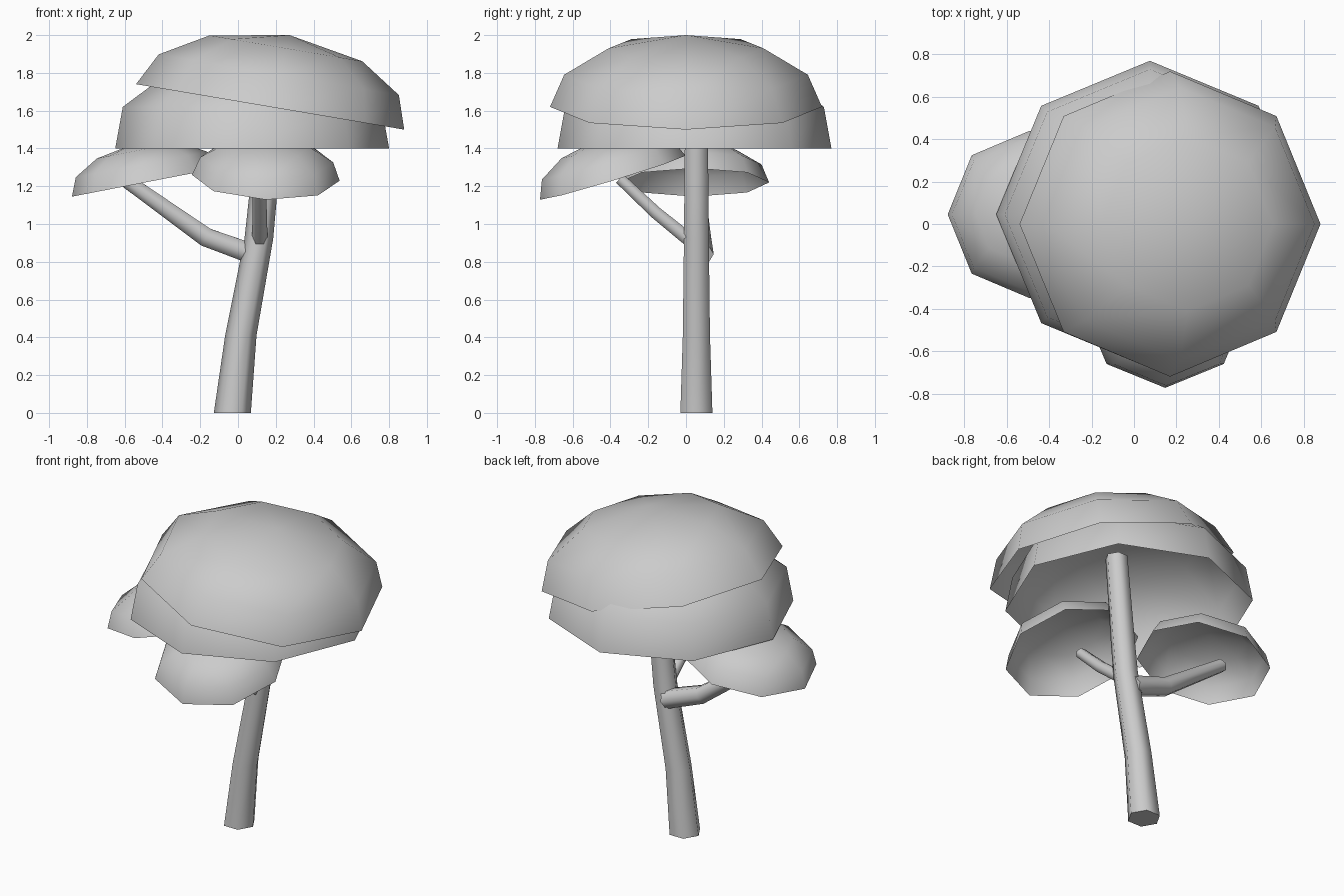
import bpy, bmesh, math
from mathutils import Vector

if "Cube" in bpy.data.objects:
    bpy.data.objects.remove(bpy.data.objects["Cube"])


def finish(name, bm):
    bmesh.ops.recalc_face_normals(bm, faces=bm.faces)
    for f in bm.faces:
        f.smooth = len(f.verts) < 5
    mesh = bpy.data.meshes.new(name)
    bm.to_mesh(mesh)
    bm.free()
    obj = bpy.data.objects.new(name, mesh)
    bpy.context.collection.objects.link(obj)
    return obj


def bridge(bm, a, b):
    n = len(a)
    for i in range(n):
        bm.faces.new((a[i], a[(i + 1) % n], b[(i + 1) % n], b[i]))


def dome(name, center, u, v, axis, rings, top, sides=8):
    """Open leaf shell: rim plane spanned by u and v, rising along axis."""
    bm = bmesh.new()
    c, u, v, w = map(Vector, (center, u, v, axis))
    loops = []
    for r, h in rings:
        angles = [math.tau * i / sides for i in range(sides)]
        loops.append([bm.verts.new(c + w * h + u * r * math.cos(t) + v * r * math.sin(t))
                      for t in angles])
    for a, b in zip(loops, loops[1:]):
        bridge(bm, a, b)
    tip = bm.verts.new(c + w * top)
    last = loops[-1]
    for i in range(sides):
        bm.faces.new((last[i], last[(i + 1) % sides], tip))
    # keep the outside of the shell facing up and out
    obj = finish(name, bm)
    return obj


def limb(name, path, side, level=False, sides=6):
    """Tapered tube through (point, radius) pairs; level keeps rings horizontal."""
    bm = bmesh.new()
    pts = [Vector(p) for p, r in path]
    loops = []
    for i, (p, r) in enumerate(path):
        t = (pts[min(i + 1, len(pts) - 1)] - pts[max(i - 1, 0)]).normalized()
        if level:
            t = Vector((0, 0, 1))
        a = Vector(side)
        a = (a - t * a.dot(t)).normalized()
        b = t.cross(a)
        loops.append([bm.verts.new(pts[i] + r * (a * math.cos(k * math.tau / sides)
                                                 + b * math.sin(k * math.tau / sides)))
                      for k in range(sides)])
    for a, b in zip(loops, loops[1:]):
        bridge(bm, a, b)
    bm.faces.new(loops[0])
    bm.faces.new(loops[-1])
    return finish(name, bm)


# Trunk and its two branches
limb("trunk", [((-.03, .055, 0), .098), ((.015, .055, .41), .083),
               ((.11, .055, .92), .076), ((.131, .055, 1.13), .074),
               ((.18, .055, 1.68), .068)], (1, 0, 0), level=True)
limb("left_branch", [((.08, .085, .84), .062), ((-.17, .075, .93), .058),
                     ((-.62, .05, 1.25), .042)], (0, 1, 0))
limb("front_branch", [((.115, .05, .89), .042), ((.115, -.16, 1.06), .038),
                      ((.11, -.35, 1.24), .034)], (1, 0, 0))

# Large crown: level lower shell and tilted upper shell
dome("lower_crown", (.075, .045, 1.4), (1, 0, 0), (0, 1, 0), (0, 0, 1),
     [(.725, 0), (.685, .22), (.43, .41)], .49)
dome("upper_crown", (.17, 0, 1.62), (.986, 0, -.167), (0, 1, 0), (.27, 0, 1),
     [(.72, 0), (.645, .17), (.41, .31)], .38)

# Small leaf clumps at the branch ends
small = [(.395, 0), (.355, .095), (.225, .17)]
dome("left_clump", (-.492, .045, 1.22), (.98, 0, .19), (0, 1, 0), (-.2, 0, 1),
     small, .21)
dome("front_clump", (.147, -.388, 1.245), (.99, 0, -.04), (0, .975, .295), (.06, -.3, 1),
     small, .21)
